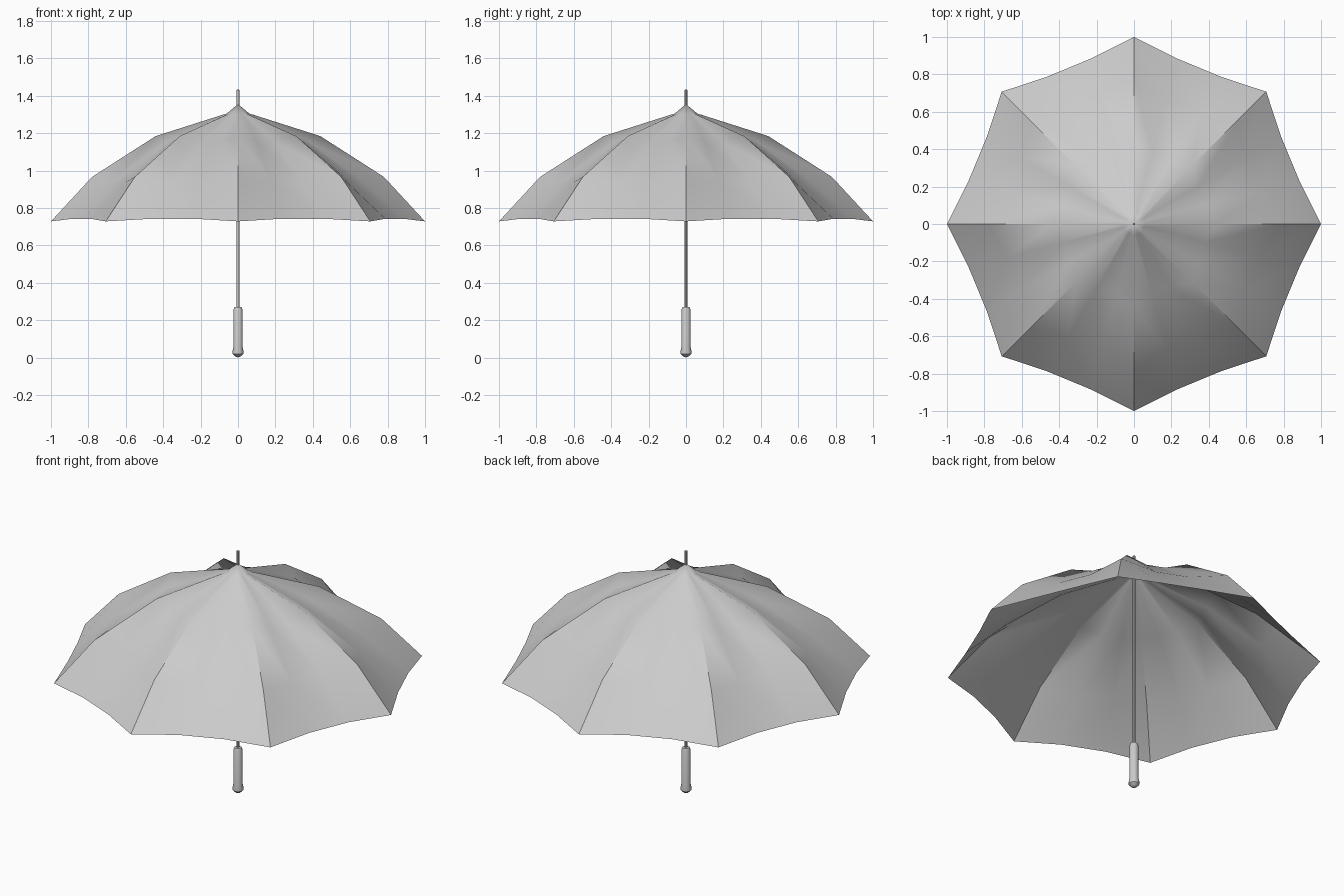
import bpy, bmesh
from math import cos, sin, tau
from mathutils import Vector

old = bpy.data.objects.get("Cube")
if old:
    bpy.data.objects.remove(old, do_unlink=True)

grey = bpy.data.materials.new("light_grey")
grey.use_nodes = True
tone = (0.6, 0.6, 0.6, 1)
grey.diffuse_color = tone
grey.node_tree.nodes["Principled BSDF"].inputs["Base Color"].default_value = tone


def finish(name, bm):
    mesh = bpy.data.meshes.new(name)
    bm.to_mesh(mesh)
    bm.free()
    mesh.materials.append(grey)
    obj = bpy.data.objects.new(name, mesh)
    bpy.context.collection.objects.link(obj)
    return obj


def lathe(name, profile, sides):
    """Turned solid from (radius, height) points, starting and ending on the axis."""
    bm = bmesh.new()
    verts = [bm.verts.new((r, 0, z)) for r, z in profile]
    edges = [bm.edges.new(pair) for pair in zip(verts, verts[1:])]
    bmesh.ops.spin(bm, geom=verts + edges, cent=(0, 0, 0), axis=(0, 0, 1),
                   angle=tau, steps=sides)
    bmesh.ops.remove_doubles(bm, verts=bm.verts, dist=0.0005)
    bmesh.ops.recalc_face_normals(bm, faces=bm.faces)
    obj = finish(name, bm)
    bpy.ops.object.select_all(action='DESELECT')
    obj.select_set(True)
    bpy.context.view_layer.objects.active = obj
    bpy.ops.object.shade_smooth_by_angle()


# Canopy: eight ribs with fabric sagging between them
RIBS, SPLIT = 8, 3
APEX = 1.355
# rib radius, rib height, inward scale and height change of the fabric between ribs
RINGS = [(0.06, 1.305, 1.0, 0.0),
         (0.44, 1.184, 0.955, -0.03),
         (0.78, 0.966, 0.955, -0.028),
         (1.0, 0.728, 0.98, 0.014)]


def rib_point(i, r, z):
    a = tau * i / RIBS
    return Vector((r * cos(a), r * sin(a), z))


bm = bmesh.new()
apex = bm.verts.new((0, 0, APEX))
rows = []
for r, z, scale, lift in RINGS:
    row = []
    for i in range(RIBS):
        for k in range(SPLIT):
            p = rib_point(i, r, z).lerp(rib_point(i + 1, r, z), k / SPLIT)
            if k:
                p = Vector((p.x * scale, p.y * scale, p.z + lift))
            row.append(bm.verts.new(p))
    rows.append(row)

count = RIBS * SPLIT
for j in range(count):
    n = (j + 1) % count
    bm.faces.new((apex, rows[0][j], rows[0][n]))
    for inner, outer in zip(rows, rows[1:]):
        bm.faces.new((inner[j], outer[j], outer[n], inner[n]))
for f in bm.faces:
    f.smooth = True
# Seams stay crisp along the outer ribs
for inner, outer in zip(rows[1:], rows[2:]):
    for j in range(0, count, SPLIT):
        bm.edges.get((inner[j], outer[j])).smooth = False
finish("canopy", bm)

# Shaft running up through the canopy to the tip
lathe("shaft", [(0, 0.25), (0.007, 0.25), (0.007, 1.43), (0, 1.435)], 12)

# Grip with a flared, rounded end
lathe("handle", [(0, 0), (0.015, 0.006), (0.029, 0.02), (0.03, 0.03),
                 (0.025, 0.055), (0.025, 0.255), (0.019, 0.27), (0, 0.272)], 16)
